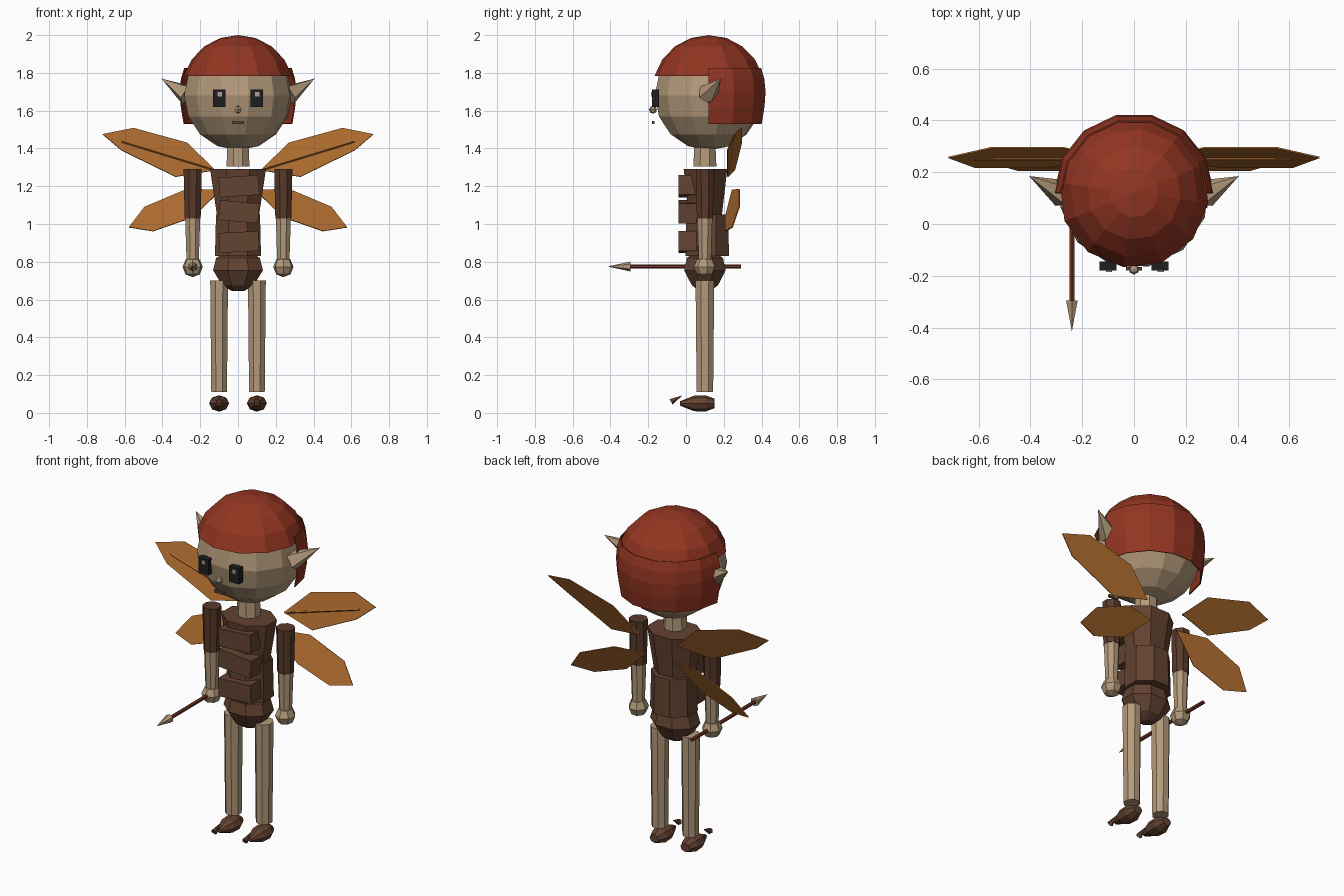
import bpy, bmesh, math
from mathutils import Matrix, Vector

if "Cube" in bpy.data.objects:
    bpy.data.objects.remove(bpy.data.objects["Cube"], do_unlink=True)


def material(name, srgb):
    color = [c ** 2.2 for c in srgb] + [1.0]
    m = bpy.data.materials.new(name)
    m.use_nodes = True
    m.diffuse_color = color
    m.node_tree.nodes["Principled BSDF"].inputs["Base Color"].default_value = color
    return m


SKIN = material("skin", (0.70, 0.60, 0.48))
HAIR = material("red hair", (0.57, 0.22, 0.15))
CLOTH = material("brown cloth", (0.39, 0.27, 0.205))
SLEEVE = material("dark brown cloth", (0.35, 0.235, 0.18))
WING = material("amber wing", (0.66, 0.41, 0.19))
BLACK = material("eye black", (0.14, 0.14, 0.15))
GLINT = material("eye glint", (0.66, 0.63, 0.60))
SHAFT = material("red wood", (0.44, 0.21, 0.16))


def finish(name, bm, mat):
    bmesh.ops.remove_doubles(bm, verts=bm.verts, dist=0.0001)
    bmesh.ops.recalc_face_normals(bm, faces=bm.faces)
    mesh = bpy.data.meshes.new(name)
    bm.to_mesh(mesh)
    bm.free()
    mesh.materials.append(mat)
    obj = bpy.data.objects.new(name, mesh)
    bpy.context.collection.objects.link(obj)
    return obj


def lathe(name, mat, profile, matrix, n=8, turn=0.0, depth=1.0, arc=(0, 360), capped=True):
    """Faceted rings of (radius, height) about z; depth scales the y radius."""
    bm = bmesh.new()
    full = arc[1] - arc[0] == 360
    count = n if full else n + 1
    rings = []
    for r, z in profile:
        ring = []
        for i in range(count):
            a = math.radians(arc[0] + turn + (arc[1] - arc[0]) * i / n)
            ring.append(bm.verts.new((r * math.sin(a), -r * depth * math.cos(a), z)))
        rings.append(ring)
    for low, high in zip(rings, rings[1:]):
        for i in range(n):
            j = (i + 1) % count
            bm.faces.new((low[i], low[j], high[j], high[i]))
    if capped and full:
        for (r, _), ring in zip((profile[0], profile[-1]), (rings[0], rings[-1])):
            if r > 0:
                bm.faces.new(ring)
    bmesh.ops.transform(bm, matrix=matrix, verts=bm.verts)
    return finish(name, bm, mat)


def at(x, y, z=0.0):
    return Matrix.Translation((x, y, z))


def aim(start, end):
    """Matrix placing local z from start towards end."""
    start, end = Vector(start), Vector(end)
    turn = (end - start).to_track_quat('Z', 'Y').to_matrix().to_4x4()
    return Matrix.Translation(start) @ turn, (end - start).length


def rod(name, mat, start, end, r1, r2, n=6):
    m, length = aim(start, end)
    return lathe(name, mat, [(r1, 0), (r2, length)], m, n)


def box(name, mat, center, size, tilt=0.0):
    bm = bmesh.new()
    m = Matrix.Translation(center) @ Matrix.Rotation(math.radians(tilt), 4, 'Y')
    bmesh.ops.create_cube(bm, size=1, matrix=m @ Matrix.Diagonal((*size, 1)))
    return finish(name, bm, mat)


def sphere_profile(radius, z, start, end, steps):
    angles = [math.radians(start + (end - start) * i / steps) for i in range(steps + 1)]
    return [(max(radius * math.cos(a), 0) if abs(math.cos(a)) > 1e-6 else 0,
             z + radius * math.sin(a)) for a in angles]


MID = 0.10   # depth of the body's centre line
HEAD = at(0, 0.12)

# Head, hair cap and the half shell of hair at the back
lathe("head", SKIN, sphere_profile(0.29, 1.68, -90, 90, 8), HEAD, 12, 11)
lathe("hair_cap", HAIR, sphere_profile(0.302, 1.698, 16.5, 90, 4), HEAD, 12, -8, capped=False)
back_hair = lathe("back_hair", HAIR,
                  [(0.288, 1.53), (0.303, 1.62), (0.309, 1.70), (0.302, 1.77), (0.285, 1.825)],
                  HEAD, 7, arc=(90, 270))
shell = back_hair.modifiers.new("thickness", 'SOLIDIFY')
shell.thickness = 0.006

# Face
for s, side in ((1, "left"), (-1, "right")):
    box(side + "_eye", BLACK, (s * 0.1, -0.162, 1.665), (0.065, 0.036, 0.092))
    box(side + "_eye_glint", GLINT, (s * 0.1 + 0.003, -0.182, 1.688), (0.024, 0.008, 0.024))
lathe("nose", SKIN, sphere_profile(0.021, 0, -90, 90, 4), at(0, -0.175, 1.605), 6)
box("mouth", CLOTH, (0, -0.173, 1.537), (0.062, 0.012, 0.015))

# Neck, torso and hips
lathe("neck", SKIN, [(0.066, 1.305), (0.06, 1.43)], at(0, MID), 8, 22.5)
lathe("chest", CLOTH, [(0.118, 1.03), (0.16, 1.29)], at(0, MID + 0.003), 8, 22.5, 0.78)
lathe("waist", CLOTH, [(0.132, 0.83), (0.126, 1.05)], at(0, MID + 0.012), 8, 22.5, 0.95)
lathe("hips", CLOTH, [(0.035, 0.645), (0.09, 0.675), (0.143, 0.755), (0.125, 0.82), (0.09, 0.84)],
      at(0, MID), 8, 22.5, 0.83)

# Chest straps
for i, (z, tilt) in enumerate(((1.2, -4), (1.065, 5), (0.905, -3))):
    box("strap_%d" % (i + 1), CLOTH, (0.005, 0.015, z), (0.21, 0.11, 0.105), tilt)


# Wings: planar leaf outlines whose upper edge leans back
def wing(name, outline, s, y):
    bm = bmesh.new()
    root, tip = Vector(outline[0]), Vector(outline[3])
    axis = (tip - root).normalized()
    verts = []
    for p in outline:
        offset = Vector(p) - root
        across = axis.x * offset.y - axis.y * offset.x
        lean = 0 if abs(across) < 0.01 else math.copysign(0.037, across)
        verts.append(bm.verts.new((s * p[0], y + lean, p[1])))
    bm.faces.new(verts)
    obj = finish(name, bm, WING)
    solid = obj.modifiers.new("thickness", 'SOLIDIFY')
    solid.thickness = 0.006
    solid.offset = 0


UPPER = [(0.12, 1.285), (0.33, 1.25), (0.617, 1.39), (0.717, 1.475), (0.554, 1.508), (0.27, 1.43)]
LOWER = [(0.09, 1.18), (0.24, 1.035), (0.45, 0.962), (0.578, 0.982), (0.495, 1.09), (0.27, 1.185)]

for s, side in ((1, "left"), (-1, "right")):
    wing(side + "_upper_wing", UPPER, s, 0.257)
    wing(side + "_lower_wing", LOWER, s, 0.245)
    rod(side + "_wing_vein", WING, (s * 0.13, 0.25, 1.29), (s * 0.615, 0.25, 1.438), 0.007, 0.007, 4)

    # Ears
    rod(side + "_ear", SKIN, (s * 0.27, 0.115, 1.685), (s * 0.405, 0.185, 1.77), 0.058, 0, 5)

    # Arms and hands
    arm = at(s * 0.24, MID)
    lathe(side + "_sleeve", SLEEVE, [(0.046, 1.03), (0.052, 1.29)], arm, 8, 22.5)
    lathe(side + "_forearm", SKIN, [(0.035, 0.80), (0.043, 1.03)], arm, 8, 22.5)
    lathe(side + "_hand", SKIN, sphere_profile(0.055, 0.773, -90, 90, 4), arm, 7, depth=1.08)

    # Legs
    leg = at(s * 0.1, MID)
    lathe(side + "_leg", SKIN, [(0.045, 0.11), (0.051, 0.70)], leg, 8, 22.5, 1.05)

    # Shoes, with a curled toe tip ahead of each
    m, length = aim((s * 0.1, 0.152, 0.05), (s * 0.1, -0.032, 0.05))
    flat = Matrix.Translation((0, 0, 0.05)) @ Matrix.Diagonal((1, 1, 0.82, 1)) @ at(0, 0, -0.05)
    lathe(side + "_shoe", CLOTH, [(0.03, 0), (0.053, 0.05), (0.05, 0.11), (0.014, length)],
          flat @ m, 8)
    rod(side + "_toe_tip", CLOTH, (s * 0.1, -0.08, 0.06), (s * 0.1, -0.02, 0.092), 0.018, 0, 5)

# Arrow held in the right hand
rod("arrow_shaft", SHAFT, (-0.24, 0.29, 0.775), (-0.24, -0.31, 0.775), 0.011, 0.011, 6)
rod("arrow_head", SKIN, (-0.24, -0.295, 0.775), (-0.24, -0.415, 0.775), 0.026, 0, 6)
